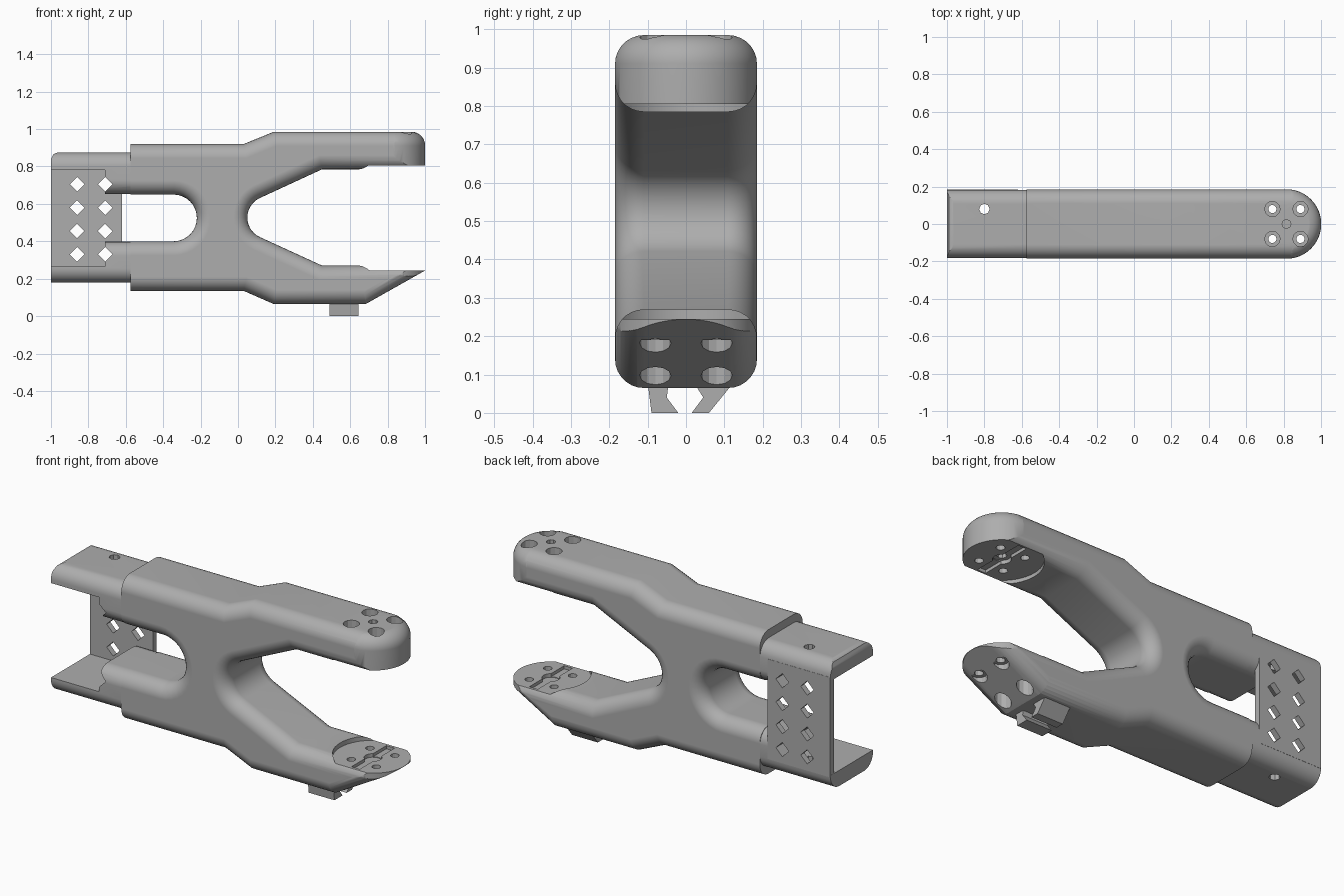
import bpy
import bmesh
from math import cos, sin, radians

cube = bpy.data.objects.get("Cube")
if cube:
    bpy.data.objects.remove(cube, do_unlink=True)

grey = bpy.data.materials.new("plain_grey")
grey.use_nodes = True
grey.diffuse_color = (0.42, 0.42, 0.42, 1)
grey.node_tree.nodes["Principled BSDF"].inputs["Base Color"].default_value = (0.42, 0.42, 0.42, 1)

AXES = {"X": lambda u, v, w: (w, u, v),
        "Y": lambda u, v, w: (u, w, v),
        "Z": lambda u, v, w: (u, v, w)}


def arc(cx, cy, r, start, end, steps):
    angles = [radians(start + (end - start) * i / steps) for i in range(steps + 1)]
    return [(cx + r * cos(a), cy + r * sin(a)) for a in angles]


def prism(name, pts, lo, hi, axis="Y", round_lo=0, round_hi=0):
    """Extrude a profile along an axis, optionally rounding the end rims."""
    place = AXES[axis]
    bm = bmesh.new()
    rings = [[bm.verts.new(place(u, v, w)) for u, v in pts] for w in (lo, hi)]
    caps = [bm.faces.new(ring) for ring in rings]
    n = len(pts)
    for i in range(n):
        j = (i + 1) % n
        bm.faces.new((rings[0][i], rings[0][j], rings[1][j], rings[1][i]))
    bmesh.ops.recalc_face_normals(bm, faces=bm.faces)
    rim = []
    for cap, r in zip(caps, (round_lo, round_hi)):
        if r:
            rim += list(cap.edges)
    if rim:
        bmesh.ops.bevel(bm, geom=rim, offset=max(round_lo, round_hi), segments=7,
                        profile=0.5, affect="EDGES", clamp_overlap=False)
    bmesh.ops.recalc_face_normals(bm, faces=bm.faces)
    mesh = bpy.data.meshes.new(name)
    bm.to_mesh(mesh)
    bm.free()
    mesh.materials.append(grey)
    obj = bpy.data.objects.new(name, mesh)
    bpy.context.collection.objects.link(obj)
    return obj


def box(name, x0, x1, y0, y1, z0, z1):
    return prism(name, [(x0, z0), (x1, z0), (x1, z1), (x0, z1)], y0, y1)


def rod(x, y, r, z0, z1, sides=12):
    return prism("hole_cutter", arc(x, y, r, 0, 360 - 360 / sides, sides - 1), z0, z1, "Z")


def apply_mod(obj, mod):
    bpy.context.view_layer.objects.active = obj
    with bpy.context.temp_override(object=obj, active_object=obj):
        bpy.ops.object.modifier_apply(modifier=mod.name)


def combine(obj, operation, *tools):
    for tool in tools:
        mod = obj.modifiers.new("combine", "BOOLEAN")
        mod.operation, mod.solver, mod.object = operation, "EXACT", tool
        apply_mod(obj, mod)
        bpy.data.objects.remove(tool, do_unlink=True)


W, R, MID = 0.185, 0.075, 0.527
TIP = 0.815

# Forked main frame, rounded along both side rims
outline = [(-0.9, 0.92), (0.03, 0.92), (0.19, 0.985), (1.3, 0.985), (1.3, 0.785), (0.45, 0.785)]
outline += arc(0.165, MID, 0.115, 113.6, 246.4, 14)
outline += [(0.45, 0.27), (1.3, 0.27), (1.3, 0.065), (0.19, 0.065), (0.03, 0.135),
            (-0.9, 0.135), (-0.9, 0.4)]
outline += arc(-0.345, 0.525, 0.125, -90, 90, 16) + [(-0.9, 0.65)]
frame = prism("forked_frame", outline, -W, W, "Y", R, R)

# Round nose of the arms in plan, and the sloping underside of the lower arm
E = W + 0.001
plan = [(-1.3, E), (-1.3, -E)] + arc(TIP, 0, E, -90, 90, 24)
nose = prism("nose_envelope", plan, -0.1, 0.986, "Z", 0, R)
slope = prism("slope_envelope", [(-1.3, 0.063), (0.68, 0.063), (1.12, 0.311), (1.4, 1.2), (-1.3, 1.2)],
              -E, E, "Y", R, R)
combine(frame, "INTERSECT", nose, slope)
combine(frame, "DIFFERENCE", box("end_cutter", -1.5, -0.575, -1, 1, -1, 2))

# Thinner socket end with flanges
socket = prism("socket", [(-1.3, 0.875), (-0.3, 0.875), (-0.3, 0.652), (-1.3, 0.652)],
               -W + 0.002, W - 0.002, "Y", R, R)
lower = prism("socket_lower", [(-1.3, 0.18), (-0.3, 0.18), (-0.3, 0.398), (-1.3, 0.398)],
              -W + 0.002, W - 0.002, "Y", R, R)
combine(socket, "UNION", lower)
combine(socket, "INTERSECT", prism("end_envelope", [(-1, 0), (-0.56, 0), (-0.56, 0.9), (-0.965, 0.9),
        (-0.965, 0.875), (-0.988, 0.865), (-1, 0.84)], -1, 1))
combine(socket, "DIFFERENCE", box("pocket_cutter", -1.2, -0.71, -1, 1, 0.265, 0.78))
combine(socket, "UNION", box("back_plate", -0.999, -0.62, 0.152, W - 0.001, 0.255, 0.8))
combine(frame, "UNION", socket)

# Diamond holes in the back plate
for x in (-0.86, -0.71):
    for z in (0.33, 0.455, 0.58, 0.705):
        combine(frame, "DIFFERENCE",
                prism("diamond_cutter", arc(x, z, 0.039, 0, 270, 3), -0.5, 0.5))

# Flange screw hole, circular pads on the inside of both noses
combine(frame, "DIFFERENCE", rod(-0.8, 0.08, 0.028, -0.5, 1.5, 8),
        rod(TIP, 0, 0.2, 0.245, 0.805, 48))

# Countersunk screw holes, centre hole and shallow channel in each pad
for x in (0.74, 0.89):
    for y in (-0.08, 0.08):
        combine(frame, "DIFFERENCE", rod(x, y, 0.022, -0.5, 1.5),
                rod(x, y, 0.041, 0.86, 1.5), rod(x, y, 0.041, -0.5, 0.19))
combine(frame, "DIFFERENCE", rod(TIP, 0, 0.024, 0.7, 1.5, 8),
        rod(TIP, 0, 0.045, 0.225, 0.825, 16),
        box("channel_cutter", TIP - 0.025, TIP + 0.025, -0.15, 0.15, 0.228, 0.822))

frame.select_set(True)
bpy.context.view_layer.objects.active = frame
bpy.ops.object.shade_smooth_by_angle(angle=radians(28))
weighted = frame.modifiers.new("weighted_normals", "WEIGHTED_NORMAL")
weighted.keep_sharp = True

# Pair of hooked clip feet under the lower arm
prism("clip_foot_front", [(-0.1, 0.08), (-0.09, 0), (-0.02, 0), (-0.05, 0.04), (-0.045, 0.08)],
      0.49, 0.645, "X")
prism("clip_foot_back", [(0.02, 0.08), (0.045, 0.04), (0.015, 0), (0.06, 0), (0.125, 0.08)],
      0.49, 0.645, "X")
